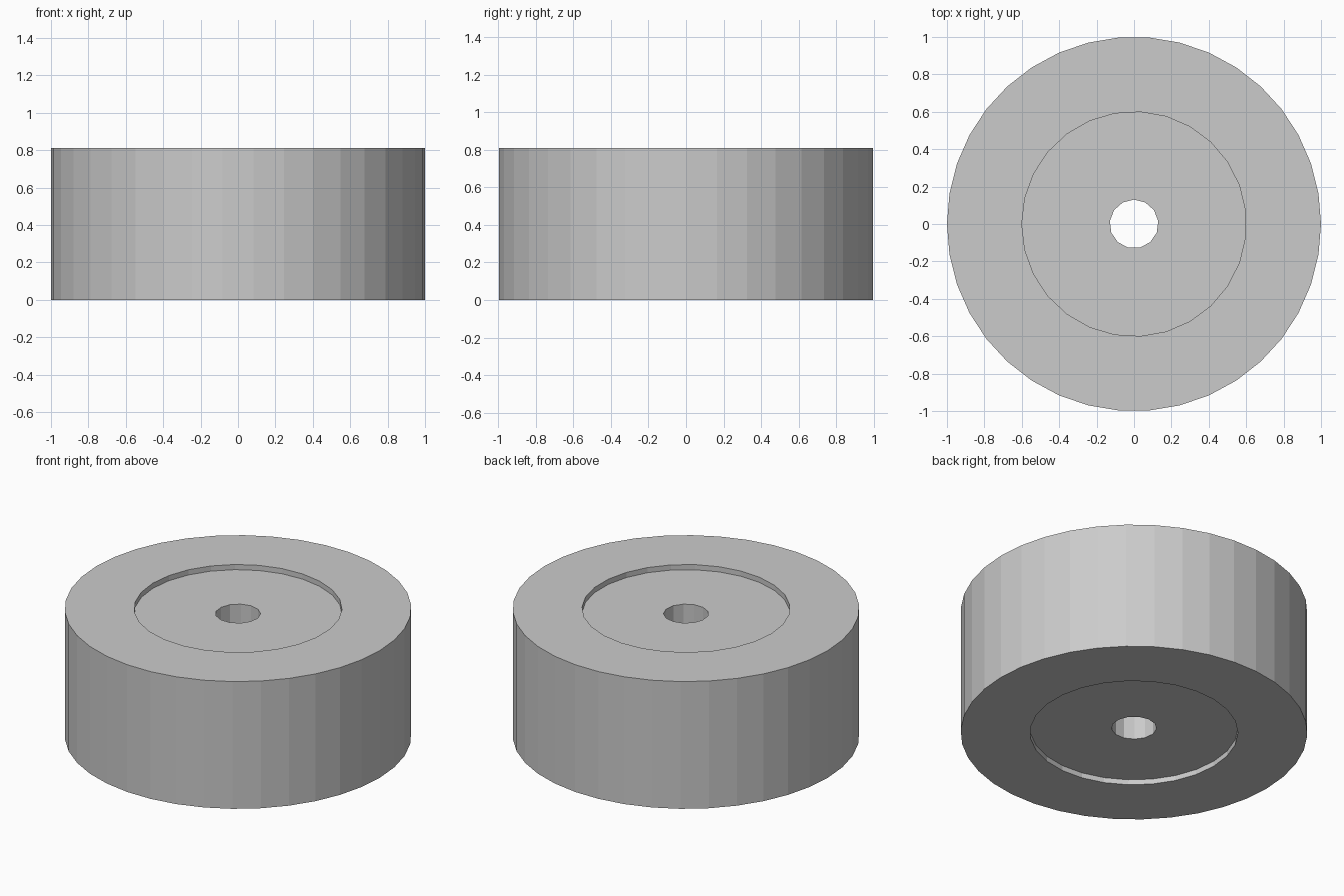
import bpy
from math import pi

if "Cube" in bpy.data.objects:
    bpy.data.objects.remove(bpy.data.objects["Cube"])

H = 0.81       # overall height
DEPTH = 0.033  # depth of the shallow recess on each face


def cylinder(name, sides, radius, z0, z1, start=0.0):
    """Flat-sided cylinder from z0 to z1, first vertex at angle start."""
    bpy.ops.mesh.primitive_cylinder_add(
        vertices=sides, radius=radius, depth=z1 - z0,
        location=(0, 0, (z0 + z1) / 2), rotation=(0, 0, start - pi / 2))
    obj = bpy.context.object
    obj.name = name
    bpy.ops.object.transform_apply(location=True, rotation=True, scale=True)
    return obj


# Thick round body
body = cylinder("wheel_body", 38, 1.0, 0, H)

# Recesses on both faces and the axle hole through the middle
cutters = [
    cylinder("top_recess_cutter", 27, 0.6, H - DEPTH, H + 0.2, pi),
    cylinder("bottom_recess_cutter", 27, 0.6, -0.2, DEPTH, pi),
    cylinder("axle_hole_cutter", 13, 0.13, -0.3, H + 0.3, pi / 2),
]
bpy.context.view_layer.objects.active = body
for cutter in cutters:
    mod = body.modifiers.new(cutter.name, 'BOOLEAN')
    mod.operation = 'DIFFERENCE'
    mod.solver = 'EXACT'
    mod.object = cutter
    bpy.ops.object.modifier_apply(modifier=mod.name)
for cutter in cutters:
    bpy.data.objects.remove(cutter)
